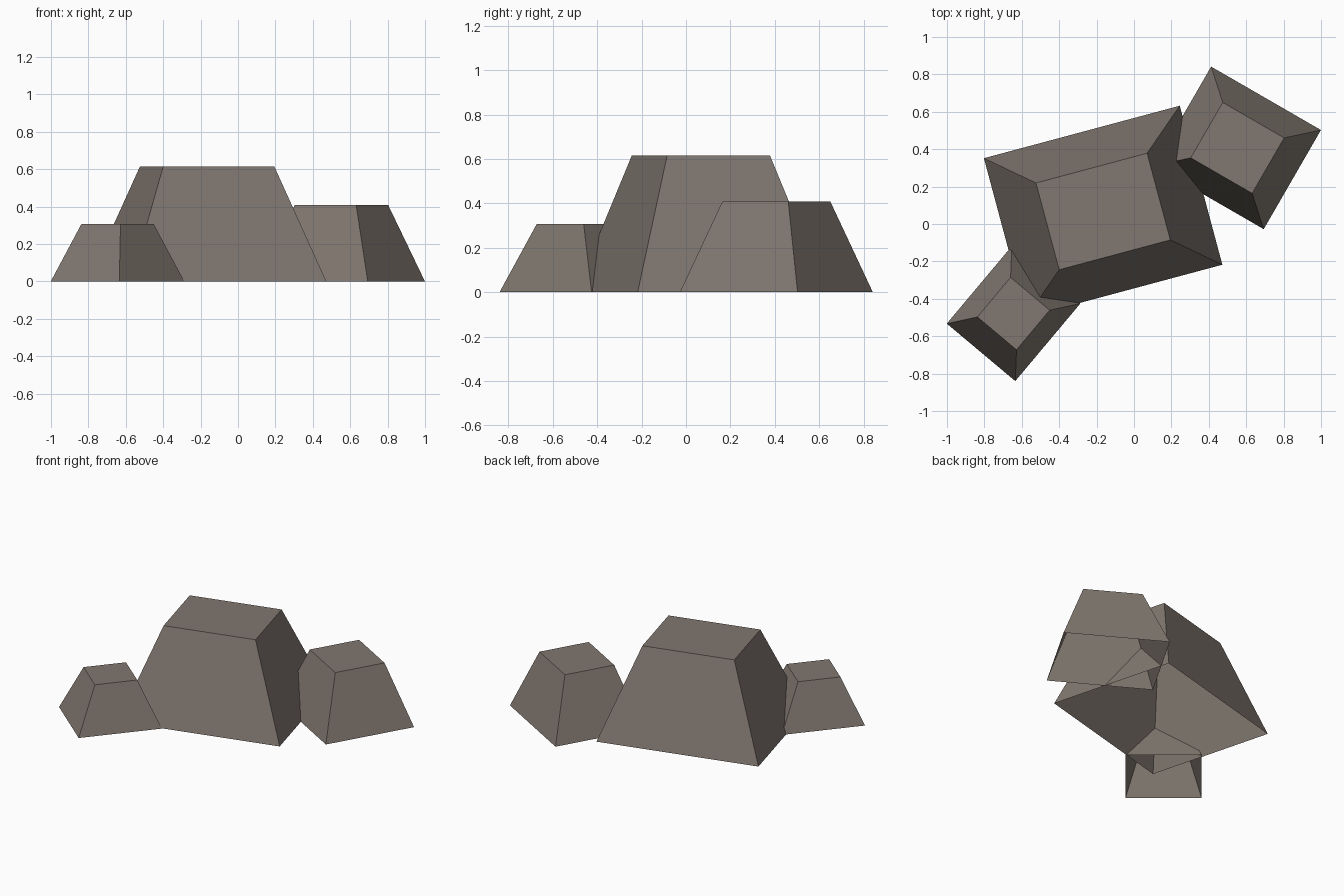
import bpy
import bmesh
from math import radians

default = bpy.data.objects.get("Cube")
if default:
    bpy.data.objects.remove(default, do_unlink=True)

# Single stone colour
stone = bpy.data.materials.new("warm_grey_stone")
stone.use_nodes = True
colour = (0.22, 0.187, 0.162, 1.0)
stone.diffuse_color = colour
stone.node_tree.nodes["Principled BSDF"].inputs["Base Color"].default_value = colour


def rock(name, centre, base, top, height, angle):
    """Tapered block with an open underside, turned about z."""
    bm = bmesh.new()
    bmesh.ops.create_cube(bm, size=1)
    underside = [f for f in bm.faces if f.normal.z < -0.5]
    bmesh.ops.delete(bm, geom=underside, context="FACES_ONLY")
    for v in bm.verts:
        width, depth = top if v.co.z > 0 else base
        v.co.x *= width
        v.co.y *= depth
        v.co.z = (v.co.z + 0.5) * height
    mesh = bpy.data.meshes.new(name)
    bm.to_mesh(mesh)
    bm.free()
    mesh.materials.append(stone)
    obj = bpy.data.objects.new(name, mesh)
    obj.location = (*centre, 0)
    obj.rotation_euler.z = radians(angle)
    bpy.context.collection.objects.link(obj)


# Three overlapping rocks
rock("large_rock", (-0.165, 0.067), (1.084, 0.88), (0.615, 0.48), 0.615, 15)
rock("medium_rock", (0.553, 0.407), (0.678, 0.612), (0.379, 0.342), 0.409, -30)
rock("small_rock", (-0.644, -0.479), (0.478, 0.541), (0.273, 0.276), 0.307, -40)
